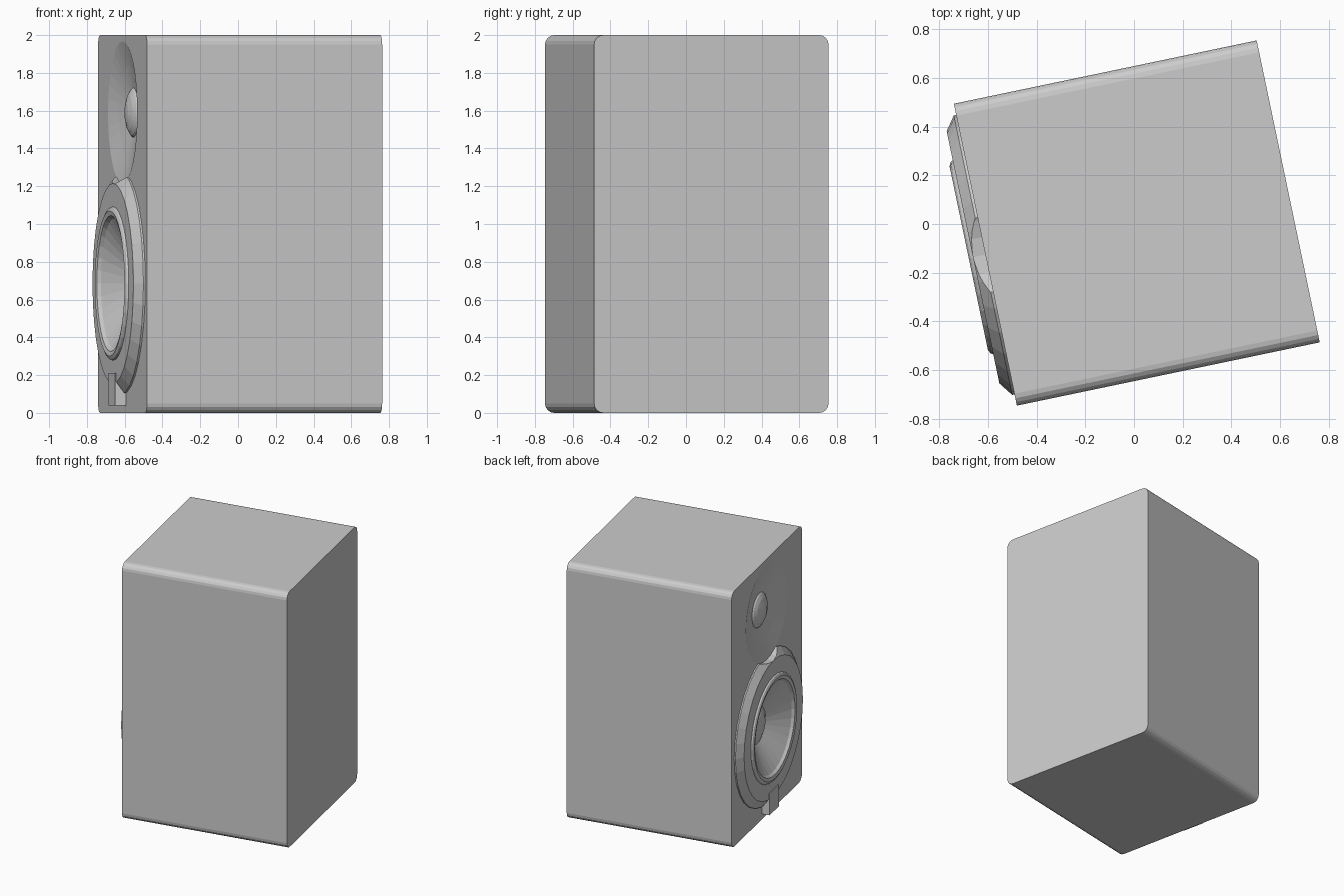
import bpy, bmesh, math
from mathutils import Matrix

if "Cube" in bpy.data.objects:
    bpy.data.objects.remove(bpy.data.objects["Cube"])

HX, HY, H = 0.636, 0.634, 2.0      # cabinet half depth, half width, height
PLACE = Matrix.Translation((0.0115, 0.004, 0)) @ Matrix.Rotation(math.radians(11.8), 4, 'Z')
SIDES = 32
WOOFER_Z, TWEETER_Z = 0.685, 1.59


def finish(name, bm):
    bmesh.ops.recalc_face_normals(bm, faces=bm.faces)
    mesh = bpy.data.meshes.new(name)
    bm.to_mesh(mesh)
    bm.free()
    obj = bpy.data.objects.new(name, mesh)
    bpy.context.collection.objects.link(obj)
    obj.matrix_world = PLACE
    return obj


def box(name, x0, x1, half_y, z0, z1, bevel=0):
    bm = bmesh.new()
    bmesh.ops.create_cube(bm, size=1)
    for v in bm.verts:
        v.co = ((x0 + x1) / 2 + v.co.x * (x1 - x0), v.co.y * 2 * half_y,
                (z0 + z1) / 2 + v.co.z * (z1 - z0))
    if bevel:
        edges = [e for e in bm.edges if abs(e.verts[0].co.x - e.verts[1].co.x) > 0.1]
        bmesh.ops.bevel(bm, geom=edges, offset=bevel, segments=4, profile=0.5, affect='EDGES')
    return finish(name, bm)


def lathe(name, zc, profile):
    """Revolve (radius, height above baffle) points about the driver axis."""
    bm = bmesh.new()
    rings = []
    for r, o in profile:
        n = 1 if r == 0 else SIDES
        rings.append([bm.verts.new((-HX - o, r * math.cos(2 * math.pi * i / SIDES),
                                    zc + r * math.sin(2 * math.pi * i / SIDES)))
                      for i in range(n)])
    for a, b in zip(rings, rings[1:]):
        for i in range(SIDES):
            j = (i + 1) % SIDES
            quad = [a[i % len(a)], a[j % len(a)], b[j % len(b)], b[i % len(b)]]
            bm.faces.new(list(dict.fromkeys(quad)))
    return finish(name, bm)


def cut(target, cutter):
    mod = target.modifiers.new("cut", 'BOOLEAN')
    mod.operation, mod.solver, mod.object = 'DIFFERENCE', 'EXACT', cutter
    bpy.context.view_layer.update()
    deps = bpy.context.evaluated_depsgraph_get()
    mesh = bpy.data.meshes.new_from_object(target.evaluated_get(deps))
    target.modifiers.clear()
    target.data = mesh


# cabinet, rounded along its depth
cabinet = box("cabinet", -HX, HX, HY, 0, H, 0.05)

# woofer: dust cap, cone, surround roll, flat ring, outer chamfer
woofer = lathe("woofer", WOOFER_Z, [
    (0, -0.035), (0.08, -0.045), (0.14, -0.07), (0.345, 0.045), (0.36, 0.064),
    (0.385, 0.07), (0.402, 0.062), (0.408, 0.052), (0.53, 0.052), (0.587, 0.01),
    (0.587, -0.005), (0.40, -0.005), (0.16, -0.1), (0, -0.1)])

# recess cutters
woofer_cutter = lathe("woofer_cutter", WOOFER_Z,
                      [(0, -0.08), (0.15, -0.08), (0.36, 0.04), (0, 0.04)])
tweeter_cutter = lathe("tweeter_cutter", TWEETER_Z, [
    (0, -0.06), (0.133, -0.058), (0.25, -0.033), (0.377, 0.0), (0.377, 0.2), (0, 0.2)])
cut(cabinet, woofer_cutter)
cut(cabinet, tweeter_cutter)
cut(woofer, tweeter_cutter)
for c in (woofer_cutter, tweeter_cutter):
    bpy.data.objects.remove(c)

# tweeter dome in its dish
lathe("tweeter_dome", TWEETER_Z, [
    (0, -0.015), (0.05, -0.02), (0.095, -0.033), (0.122, -0.048), (0.133, -0.06), (0, -0.065)])

# small blank badge block below the woofer
box("badge", -HX - 0.058, -HX + 0.005, 0.085, 0.04, 0.21)
